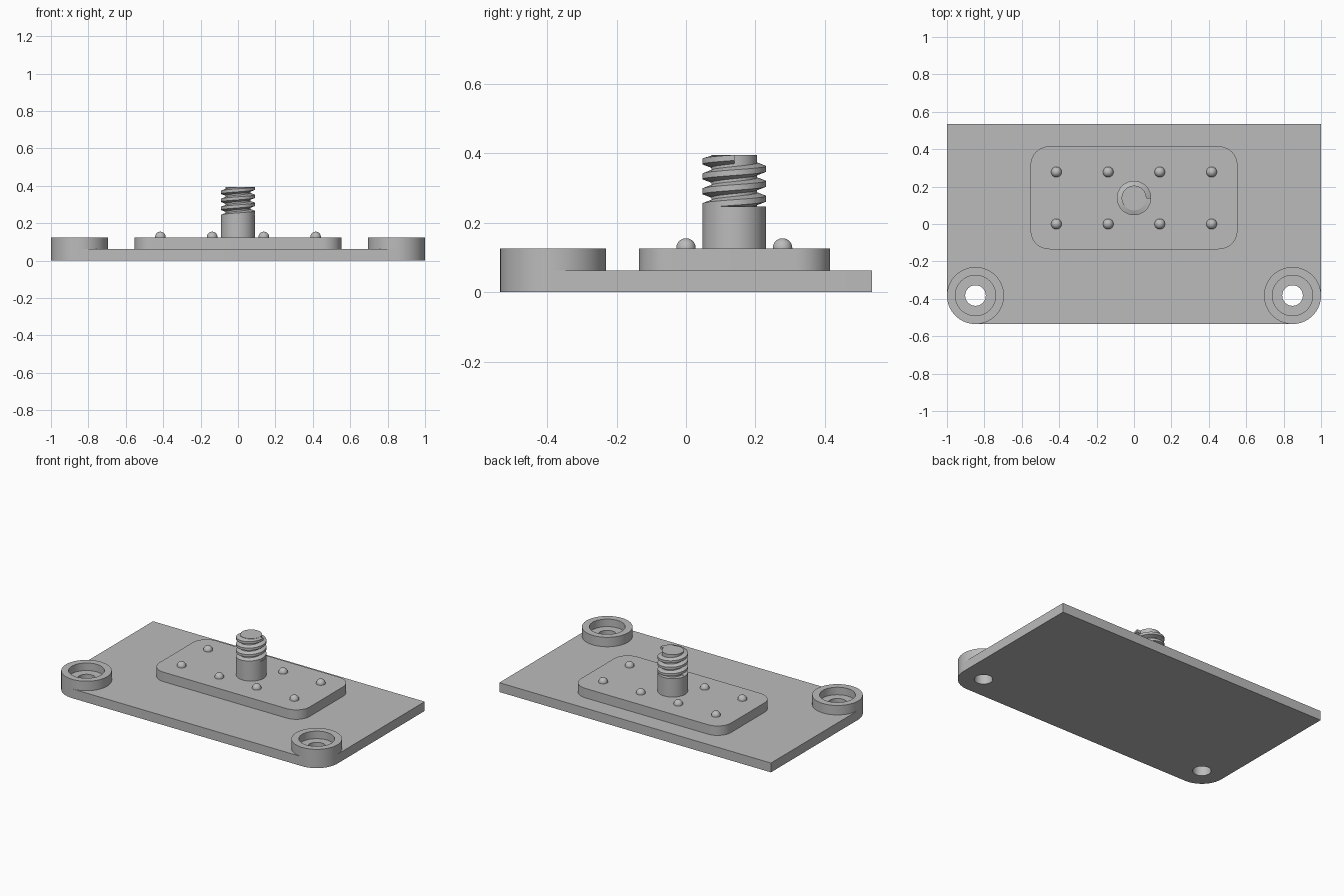
import bpy, bmesh, math
from mathutils import Vector

cube = bpy.data.objects.get("Cube")
if cube:
    bpy.data.objects.remove(cube, do_unlink=True)

grey = bpy.data.materials.new("machined grey")
grey.use_nodes = True
grey.diffuse_color = (0.5, 0.5, 0.5, 1)
grey.node_tree.nodes["Principled BSDF"].inputs["Base Color"].default_value = (0.5, 0.5, 0.5, 1)

PLATE_TOP, PAD_TOP, POST_TOP, TIP = 0.062, 0.125, 0.247, 0.395
BOSS = Vector((0.8475, -0.3825))
BOSS_R, BORE_R, HOLE_R = 0.1525, 0.108, 0.055
POST_Y, POST_R, CORE_R = 0.139, 0.0915, 0.066


def finish(bm, name, location=(0, 0, 0)):
    bmesh.ops.remove_doubles(bm, verts=bm.verts, dist=1e-5)
    bmesh.ops.recalc_face_normals(bm, faces=bm.faces)
    mesh = bpy.data.meshes.new(name)
    bm.to_mesh(mesh)
    bm.free()
    obj = bpy.data.objects.new(name, mesh)
    obj.location = location
    mesh.materials.append(grey)
    bpy.context.collection.objects.link(obj)
    return obj


def smooth(obj):
    bpy.ops.object.select_all(action='DESELECT')
    obj.select_set(True)
    bpy.context.view_layer.objects.active = obj
    bpy.ops.object.shade_smooth_by_angle(angle=math.radians(30))


def lathe(name, profile, location, steps=64, closed=False):
    """Turn an (r, z) profile around the vertical axis."""
    bm = bmesh.new()
    pts = profile + profile[:1] if closed else profile
    verts = [bm.verts.new((r, 0, z)) for r, z in pts]
    edges = [bm.edges.new(pair) for pair in zip(verts, verts[1:])]
    bmesh.ops.spin(bm, geom=verts + edges, cent=(0, 0, 0), axis=(0, 0, 1),
                   angle=math.tau, steps=steps)
    return finish(bm, name, location)


def slab(name, x, y0, y1, z0, z1, radii):
    """Prism on a rectangle; radii go front left, front right, back right, back left of the sheet."""
    bm = bmesh.new()
    corners = [(-x, y0), (x, y0), (x, y1), (-x, y1)]
    outline = []
    for i, ((cx, cy), r) in enumerate(zip(corners, radii)):
        ox, oy = cx - math.copysign(r, cx), cy + (r if i < 2 else -r)
        count = 16 if r else 0
        for k in range(count + 1):
            a = math.pi + (i + k / max(count, 1)) * math.pi / 2
            outline.append((ox + r * math.cos(a), oy + r * math.sin(a), z0))
    face = bm.faces.new([bm.verts.new(p) for p in outline])
    top = bmesh.ops.extrude_face_region(bm, geom=[face], use_keep_orig=True)
    moved = [g for g in top["geom"] if isinstance(g, bmesh.types.BMVert)]
    bmesh.ops.translate(bm, verts=moved, vec=(0, 0, z1 - z0))
    return finish(bm, name)


def thread(name, turns, pitch, z_end, location):
    """Sweep a trapezoid ridge along a right-handed helix that ends facing +x."""
    bm = bmesh.new()
    section = [(CORE_R - 0.004, -0.019), (POST_R, -0.008), (POST_R, 0.008), (CORE_R - 0.004, 0.019)]
    rings = []
    count = int(turns * 64)
    for i in range(count + 1):
        t = (i / count - 1) * turns
        a = t * math.tau
        rings.append([bm.verts.new((r * math.cos(a), r * math.sin(a),
                                    min(z_end + t * pitch + dz, TIP - 0.001)))
                      for r, dz in section])
    for a, b in zip(rings, rings[1:]):
        for k in range(4):
            j = (k + 1) % 4
            bm.faces.new((a[k], a[j], b[j], b[k]))
    bm.faces.new(rings[0])
    bm.faces.new(rings[-1])
    return finish(bm, name, location)


# Base plate with rounded front corners and two through holes
plate = slab("base_plate", 1, -0.535, 0.535, 0, PLATE_TOP, (BOSS_R, BOSS_R, 0, 0))
for side in (-1, 1):
    cutter = lathe("hole_cutter", [(0, -0.1), (HOLE_R, -0.1), (HOLE_R, 0.2), (0, 0.2)],
                   (side * BOSS.x, BOSS.y, 0))
    cutter.hide_render = True
    mod = plate.modifiers.new("hole", 'BOOLEAN')
    mod.operation, mod.solver, mod.object = 'DIFFERENCE', 'EXACT', cutter
    bpy.context.view_layer.objects.active = plate
    bpy.ops.object.modifier_apply(modifier=mod.name)
    bpy.data.objects.remove(cutter, do_unlink=True)
parts = [plate]

# Counterbored bosses on the front corners
floor = 0.075
ring = [(HOLE_R, PLATE_TOP), (HOLE_R, floor), (BORE_R, floor),
        (BORE_R, PAD_TOP), (BOSS_R, PAD_TOP), (BOSS_R, PLATE_TOP)]
for side, label in ((-1, "right"), (1, "left")):
    parts.append(lathe(label + "_boss", ring, (side * BOSS.x, BOSS.y, 0), closed=True))

# Raised pad
parts.append(slab("raised_pad", 0.553, -0.135, 0.415, PLATE_TOP, PAD_TOP, (0.1,) * 4))

# Small domes in two rows
dome_r = 0.028
arc = [(dome_r, -0.002)] + [(dome_r * math.cos(k * math.pi / 16), 0.002 + dome_r * math.sin(k * math.pi / 16))
                            for k in range(8)] + [(0, dome_r + 0.002)]
for x in (-0.415, -0.138, 0.138, 0.415):
    for y in (0, 0.278):
        parts.append(lathe("dome", arc, (x, y, PAD_TOP), steps=32))

# Threaded post
parts.append(lathe("post", [(0, PAD_TOP), (POST_R, PAD_TOP), (POST_R, POST_TOP),
                            (CORE_R, POST_TOP), (CORE_R, TIP), (0, TIP)], (0, POST_Y, 0)))
parts.append(thread("screw_thread", 3.5, 0.043, 0.387, (0, POST_Y, 0)))

for part in parts:
    smooth(part)
